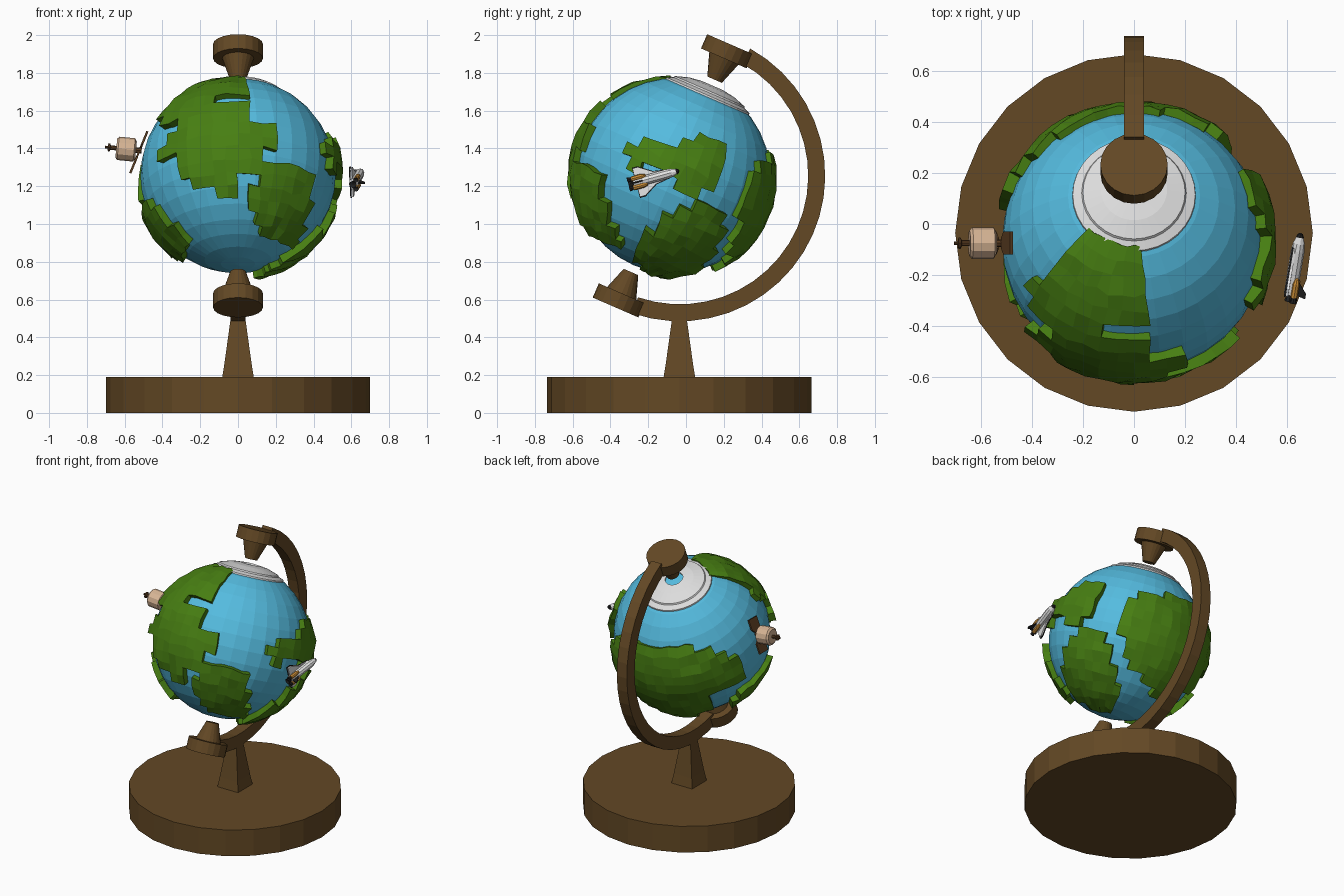
import bpy, bmesh, math, random
from math import sin, cos, pi, radians
from mathutils import Matrix, Vector

if "Cube" in bpy.data.objects:
    bpy.data.objects.remove(bpy.data.objects["Cube"])
random.seed(4)

def mat(name, r, g, b):
    m = bpy.data.materials.new(name)
    m.diffuse_color = (r, g, b, 1)
    m.use_nodes = True
    m.node_tree.nodes["Principled BSDF"].inputs["Base Color"].default_value = m.diffuse_color
    return m

wood = mat("wood brown", .125, .065, .018)
sea = mat("ocean blue", .09, .50, .74)
green = mat("land green", .063, .21, .006)
ice = mat("ice white", .72, .72, .72)
beige = mat("satellite beige", .68, .46, .30)
panelm = mat("panel brown", .10, .045, .015)
white = mat("shuttle white", .78, .78, .78)
black = mat("black", .015, .015, .015)
orange = mat("booster orange", .62, .28, .04)

def finish(name, bm, m, M=Matrix(), fix=True):
    if fix:
        bmesh.ops.recalc_face_normals(bm, faces=bm.faces)
    me = bpy.data.meshes.new(name)
    bm.to_mesh(me)
    bm.free()
    me.materials.append(m)
    o = bpy.data.objects.new(name, me)
    bpy.context.collection.objects.link(o)
    o.matrix_world = M
    return o

def lathe(name, prof, n, m, M=Matrix(), closed=False, turn=0):
    """Revolve (radius, height) points about local z."""
    bm = bmesh.new()
    rings = []
    for r, z in prof:
        if r == 0:
            rings.append([bm.verts.new((0, 0, z))] * n)
        else:
            rings.append([bm.verts.new((r * cos(turn + 2 * pi * k / n), r * sin(turn + 2 * pi * k / n), z))
                          for k in range(n)])
    pairs = list(zip(rings, rings[1:])) + ([(rings[-1], rings[0])] if closed else [])
    for a, b in pairs:
        for k in range(n):
            q = list(dict.fromkeys((a[k], a[(k + 1) % n], b[(k + 1) % n], b[k])))
            if len(q) > 2:
                bm.faces.new(q)
    return finish(name, bm, m, M)

def plate(name, pts, t, m, M=Matrix()):
    """Extrude an outline in local xy by thickness t, centred on z = 0."""
    bm = bmesh.new()
    lo = [bm.verts.new((x, y, -t / 2)) for x, y in pts]
    hi = [bm.verts.new((x, y, t / 2)) for x, y in pts]
    bm.faces.new(lo)
    bm.faces.new(hi)
    for k in range(len(pts)):
        j = (k + 1) % len(pts)
        bm.faces.new((lo[k], lo[j], hi[j], hi[k]))
    return finish(name, bm, m, M)

def frame(pos, x, z):
    """Matrix with local z along z and local x close to x."""
    z = Vector(z).normalized()
    y = z.cross(Vector(x)).normalized()
    R = Matrix((y.cross(z), y, z)).transposed().to_4x4()
    return Matrix.Translation(pos) @ R

GLOBE = Matrix.Translation((0, -.07, 1.255)) @ Matrix.Rotation(radians(-23.5), 4, 'X')
FLIP = Matrix.Rotation(pi, 4, 'X')

# Stand: round base and square flared post
B = Matrix.Translation((0, -.035, 0))
lathe("base", [(0, 0), (.7, 0), (.7, .19), (0, .19)], 24, wood, B)
s = math.sqrt(2)
lathe("post", [(0, .18), (.085 * s, .18), (.072 * s, .26), (.036 * s, .52), (0, .52)], 4, wood, B, turn=pi / 4)

# Curved arm, outlined in the yz plane
N = 22
ang = [radians(61 - 170 * k / N) for k in range(N + 1)]
arc = [(.77 * cos(a), .77 * sin(a)) for a in ang] + [(.68 * cos(a), .68 * sin(a)) for a in reversed(ang)]
plate("arm", arc, .08, wood, Matrix.Translation((0, -.033, 1.255)) @ Matrix(
    ((0, 0, 1, 0), (1, 0, 0, 0), (0, 1, 0, 0), (0, 0, 0, 1))))

# Pivot caps at both poles
cap = [(0, .555), (.042, .555), (.084, .678), (.132, .678), (.132, .76), (0, .76)]
lathe("top_pivot", cap, 20, wood, GLOBE)
lathe("bottom_pivot", cap, 20, wood, GLOBE @ FLIP)

# Ocean sphere and stepped ice ring
lathe("ocean", [(0, -.517)] + [(.517 * sin(pi * k / 18), -.517 * cos(pi * k / 18)) for k in range(1, 18)]
      + [(0, .517)], 32, sea, GLOBE)
lathe("polar_ice", [(.06, .49), (.06, .522), (.13, .512), (.2, .489), (.205, .48), (.24, .465), (.244, .44)],
      32, ice, GLOBE, closed=True)

# Land: coast outlines as (longitude, latitude), longitude 0 facing front
COASTS = [
    [(-53, 65), (7, 65), (7, 29), (-11, 29), (-11, 23), (8, 20), (8, 7), (24, 9), (24, -6), (14, -8),
     (14, -18), (2, -20), (0, -34), (-15, -32), (-40, -22), (-37, -9), (-50, -5), (-38, 11), (-55, 22), (-52, 36)],
    [(14, -14), (40, -16), (46, -11), (54, -26), (60, -40), (72, -55), (28, -59), (11, -47), (9, -32)],
    [(-80, -18), (-62, -32), (-62, -40), (-56, -52), (-78, -62), (-110, -55), (-125, -35), (-105, -20)],
    [(58, -1), (60, 9), (73, 18), (80, 12), (96, 30), (119, 28), (117, 12), (110, -8), (94, -10), (88, 2), (72, -5)],
    [(92, -28), (108, -10), (128, -9), (139, -26), (150, -50), (156, -68), (110, -72), (85, -62)],
    [(133, 20), (150, 30), (180, 36), (205, 38), (240, 25), (250, 15), (253, -8), (228, -6), (220, -28),
     (185, -42), (152, -24), (138, -8)],
]

def inside(x, y, poly):
    hit = False
    for (x0, y0), (x1, y1) in zip(poly, poly[1:] + poly[:1]):
        if (y0 > y) != (y1 > y) and x < x0 + (y - y0) * (x1 - x0) / (y1 - y0):
            hit = not hit
    return hit

STEP, COLS = 7.2, 50
def lat_of(j):
    return -72 + STEP * j

cells = {(i, j) for i in range(COLS) for j in range(19)
         if any(inside((i + .5) * STEP - w, lat_of(j + .5), p) for p in COASTS for w in (0, 360))}
bm = bmesh.new()
verts = {}
def land_vert(i, j, low):
    i %= COLS
    if (i, j) not in verts:
        lat = lat_of(j) + random.uniform(-1, 1)
        lon = radians(i * STEP + random.uniform(-1, 1))
        c = cos(radians(lat))
        d = Vector((c * sin(lon), -c * cos(lon), sin(radians(lat))))
        top = .556 - max(0, lat - 15) * .0006 + random.uniform(-.007, .007)
        verts[i, j] = (bm.verts.new(d * top), bm.verts.new(d * .49))
    return verts[i, j][low]

for i, j in sorted(cells):
    ring = [(i, j), (i + 1, j), (i + 1, j + 1), (i, j + 1)]
    bm.faces.new([land_vert(*p, 0) for p in ring])
    for k, (di, dj) in enumerate(((0, -1), (1, 0), (0, 1), (-1, 0))):
        if ((i + di) % COLS, j + dj) not in cells:   # cliff down into the sea
            a, b = ring[k], ring[(k + 1) % 4]
            bm.faces.new((land_vert(*b, 0), land_vert(*a, 0), land_vert(*a, 1), land_vert(*b, 1)))
for v in [v for v in bm.verts if not v.link_faces]:
    bm.verts.remove(v)
finish("land", bm, green, GLOBE, fix=False)

# Satellite on the left: body, antenna, two panels
S = frame((-.53, -.075, 1.39), (0, 1, 0), (-1, 0, .1))
lathe("satellite_body", [(0, .01), (.045, .01), (.062, .02), (.062, .105), (.05, .115), (0, .115)], 12, beige, S)
lathe("satellite_antenna", [(0, .11), (.012, .11), (.012, .145), (.022, .15), (.022, .158), (.007, .16),
                            (.007, .175), (0, .175)], 8, panelm, S)
lathe("satellite_mount", [(0, -.02), (.015, -.02), (.015, .02), (0, .02)], 8, panelm, S)
P = frame((-.525, -.075, 1.38), (.09, 0, .22), (-.22, 0, .09))
for name, sg in (("upper", 1), ("lower", -1)):
    plate(name + "_solar_panel", [(sg * .025, -.02), (sg * .05, -.045), (sg * .12, -.045), (sg * .12, .045),
                                  (sg * .05, .045), (sg * .025, .02)], .012, panelm, P)
plate("panel_bar", [(-.04, -.008), (.04, -.008), (.04, .008), (-.04, .008)], .01, panelm, P)

# Space shuttle on the right: local z is forward, local x points outward
F = frame((.63, -.17, 1.245), (1, -.2, 0), (.045, .27, .075))
lathe("shuttle_body", [(0, -.11), (.026, -.11), (.027, .07), (.023, .10), (.013, .128), (0, .138)], 10, white, F)
side = F @ Matrix(((0, 0, 1, 0), (0, 1, 0, 0), (1, 0, 0, 0), (0, 0, 0, 1)))   # local x forward, y sideways
wing = [(-.10, -.078), (-.07, -.078), (-.0, -.035), (.08, -.022),
        (.08, .022), (-.0, .035), (-.07, .078), (-.10, .078)]
plate("shuttle_wings", wing, .009, white, side @ Matrix.Translation((0, 0, -.012)))
plate("shuttle_belly", [(x * 1.03, y * 1.06) for x, y in wing], .007, black, side @ Matrix.Translation((0, 0, -.02)))
lathe("shuttle_nose_tip", [(0, .125), (.016, .125), (.009, .138), (0, .142)], 8, black, F)
fin = F @ Matrix(((1, 0, 0, 0), (0, 0, 1, 0), (0, 1, 0, 0), (0, 0, 0, 1)))   # local x outward, y forward
plate("shuttle_fin", [(.02, -.11), (.06, -.12), (.06, -.10), (.02, -.05)], .007, black, fin)
for name, sg in (("left", -1), ("right", 1)):
    T = F @ Matrix.Translation((.016, sg * .024, 0))
    lathe(name + "_booster", [(0, -.115), (.014, -.115), (.014, -.06), (.008, -.04), (0, -.035)], 8, orange, T)
    lathe(name + "_nozzle", [(0, -.112), (.008, -.112), (.014, -.138), (0, -.132)], 8, black, T)
lathe("main_nozzle", [(0, -.108), (.012, -.108), (.02, -.138), (0, -.13)], 8, black, F)
